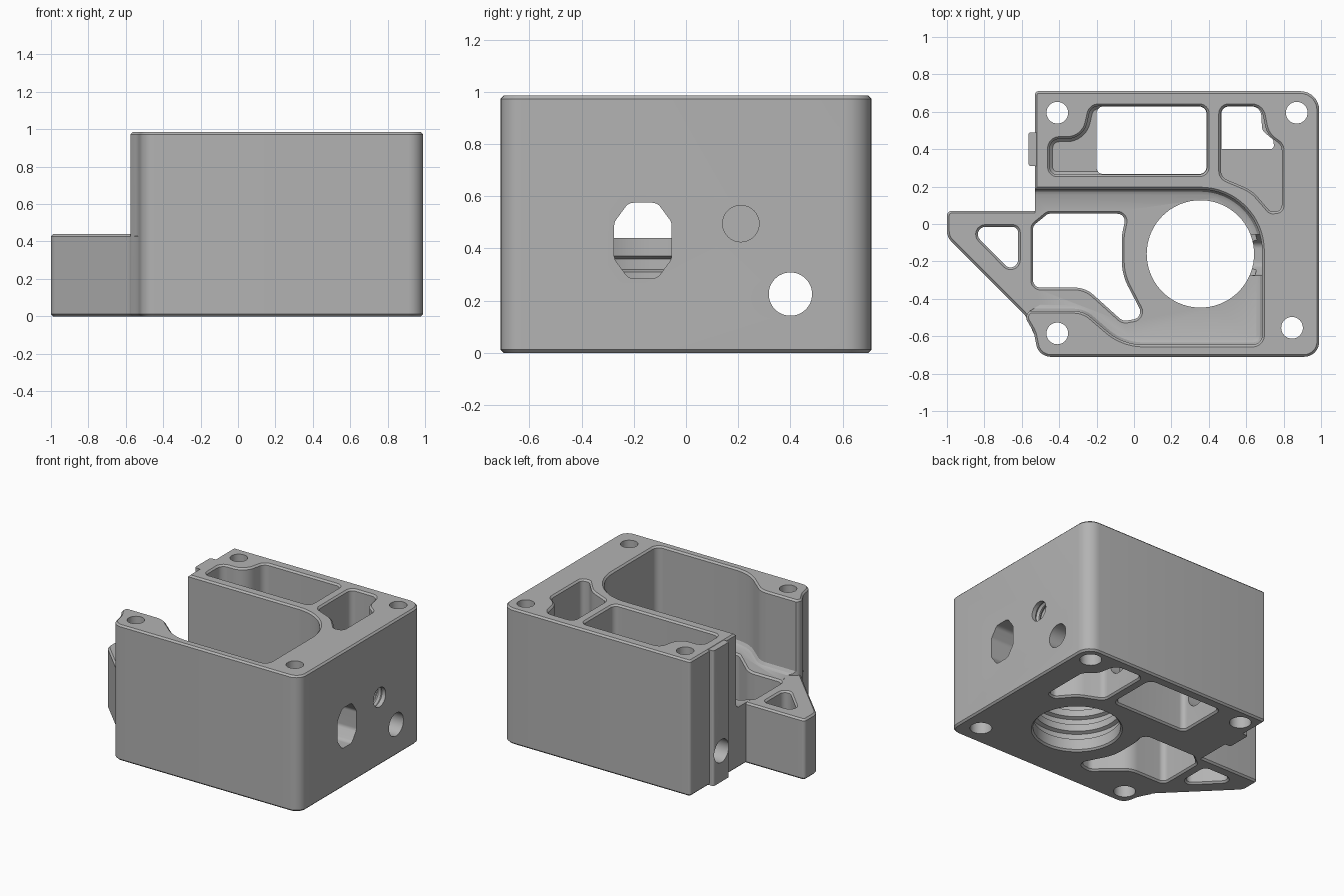
import bpy, bmesh, math
from mathutils import Vector

cube = bpy.data.objects.get("Cube")
if cube:
    bpy.data.objects.remove(cube, do_unlink=True)

metal = bpy.data.materials.new("plain grey")
metal.use_nodes = True
GREY = (0.45, 0.45, 0.45, 1)
metal.diffuse_color = GREY
metal.node_tree.nodes["Principled BSDF"].inputs["Base Color"].default_value = GREY

H, FLOOR, C = 0.985, 0.44, 0.012      # total height, cavity floor, chamfer


def rounded(corners, steps=8):
    """Closed profile from (x, y, radius) corners."""
    out = []
    for i, (x, y, r) in enumerate(corners):
        p = Vector((x, y))
        a = Vector(corners[i - 1][:2]) - p
        b = Vector(corners[(i + 1) % len(corners)][:2]) - p
        half = a.angle(b) / 2
        if r == 0 or half > 1.55:
            out.append(p)
            continue
        t = min(r / math.tan(half), 0.49 * a.length, 0.49 * b.length)
        r = t * math.tan(half)
        u, v = a.normalized(), b.normalized()
        centre = p + (u + v).normalized() * r / math.sin(half)
        start = p + u * t - centre
        end = p + v * t - centre
        sweep = math.atan2(start.x * end.y - start.y * end.x, start.dot(end))
        for k in range(steps + 1):
            w = sweep * k / steps
            c, s = math.cos(w), math.sin(w)
            out.append(centre + Vector((start.x * c - start.y * s, start.x * s + start.y * c)))
    return out


def circle(x, y, r, n=48):
    return [Vector((x + r * math.cos(k * math.tau / n), y + r * math.sin(k * math.tau / n)))
            for k in range(n)]


def inset(pts, d):
    """Move a counter-clockwise profile inward by d."""
    out = []
    for i, p in enumerate(pts):
        e = (p - pts[i - 1]).normalized()
        f = (pts[(i + 1) % len(pts)] - p).normalized()
        n1, n2 = Vector((-e.y, e.x)), Vector((-f.y, f.x))
        out.append(p + (n1 + n2) * d / (1 + n1.dot(n2)))
    return out


def loft(name, pts, levels, axis="z"):
    """Solid through (height, inset) levels of one profile."""
    area = sum(pts[i - 1].x * p.y - pts[i - 1].y * p.x for i, p in enumerate(pts))
    if area < 0:
        pts = pts[::-1]
    bm = bmesh.new()
    rings = []
    for h, d in levels:
        ring = inset(pts, d)
        rings.append([bm.verts.new((q.x, q.y, h) if axis == "z" else (h, q.x, q.y)) for q in ring])
    bm.faces.new(rings[0][::-1])
    bm.faces.new(rings[-1])
    n = len(pts)
    for lo, hi in zip(rings, rings[1:]):
        for i in range(n):
            j = (i + 1) % n
            bm.faces.new((lo[i], lo[j], hi[j], hi[i]))
    mesh = bpy.data.meshes.new(name)
    bm.to_mesh(mesh)
    bm.free()
    ob = bpy.data.objects.new(name, mesh)
    bpy.context.collection.objects.link(ob)
    mesh.materials.append(metal)
    return ob


def combine(other, operation="DIFFERENCE"):
    mod = housing.modifiers.new("cut", "BOOLEAN")
    mod.operation, mod.solver, mod.object = operation, "EXACT", other
    bpy.context.view_layer.objects.active = housing
    bpy.ops.object.modifier_apply(modifier=mod.name)
    bpy.data.objects.remove(other, do_unlink=True)


def block(top):
    return [(0, C), (C, 0), (top - C, 0), (top, C)]


def mouth(top):
    """Upper end of a cutter, flared to chamfer the rim."""
    return [(top - C, 0), (top + C, -2 * C)]


BASE = [(-C, -2 * C), (C, 0)]          # flared lower end of a cutter

# main block, side bracket and locating rib
housing = loft("housing", rounded([
    (-0.53, 0.71, 0.02), (0.99, 0.71, 0.1), (0.99, -0.71, 0.08), (-0.51, -0.71, 0.08),
    (-0.535, -0.58, 0.15), (-0.59, -0.485, 0.04), (-0.5, -0.43, 0), (-0.53, -0.36, 0)]), block(H))
combine(loft("bracket", rounded([
    (-1, 0.07, 0.025), (-0.4, 0.07, 0), (-0.4, -0.6, 0), (-0.525, -0.61, 0.02),
    (-0.58, -0.49, 0.1), (-1, -0.07, 0.08)]), block(FLOOR)), "UNION")
combine(loft("rib", rounded([
    (-0.565, 0.31, 0.015), (-0.5, 0.31, 0), (-0.5, 0.49, 0), (-0.565, 0.49, 0.015)]),
    [(0.002, 0), (H - 0.002, 0)]), "UNION")

# open main cavity with a filleted floor
combine(loft("cavity", rounded([
    (-1.2, 0.185, 0), (0.685, 0.185, 0.33), (0.685, -0.645, 0.05), (-0.06, -0.645, 0.3),
    (-0.27, -0.465, 0.14), (-1.2, -0.465, 0)], 16),
    [(FLOOR + 0.0005, 0.03), (FLOOR + 0.01, 0.012), (FLOOR + 0.03, 0)] + mouth(H)))

# bracket and floor windows
for corners in (
    [(-0.54, -0.34, 0.04), (-0.54, -0.01, 0.04), (-0.46, 0.055, 0.03), (-0.04, 0.055, 0.04),
     (-0.065, -0.06, 0.2), (-0.065, -0.27, 0.3), (0.055, -0.5, 0.05), (-0.06, -0.52, 0.05),
     (-0.26, -0.34, 0.15)],
    [(-0.89, -0.015, 0.04), (-0.62, -0.015, 0.03), (-0.62, -0.29, 0.04)]):
    combine(loft("window", rounded(corners), BASE + mouth(FLOOR)))

# long rear pocket with a raised shelf at one end
combine(loft("rear_pocket", rounded([
    (-0.45, 0.265, 0.04), (0.39, 0.265, 0.04), (0.39, 0.63, 0.04), (-0.23, 0.63, 0.05),
    (-0.27, 0.455, 0.13), (-0.45, 0.455, 0.05)]), [(0.45, 0.015), (0.465, 0)] + mouth(H)))
combine(loft("rear_opening", rounded([
    (-0.2, 0.267, 0.035), (0.388, 0.267, 0.04), (0.388, 0.628, 0.04), (-0.2, 0.628, 0.035)]),
    BASE + [(0.6, 0)]))

# corner pocket, bridged in the middle
corner = rounded([
    (0.465, 0.63, 0.04), (0.68, 0.63, 0.06), (0.71, 0.48, 0.12), (0.79, 0.42, 0.05),
    (0.79, 0.07, 0.04), (0.73, 0.065, 0.03), (0.63, 0.18, 0.2), (0.465, 0.25, 0.05)])
combine(loft("corner_pocket", corner, [(0.62, 0)] + mouth(H)))
combine(loft("corner_recess", corner, BASE + [(0.36, 0)]))
combine(loft("corner_opening", rounded([
    (0.467, 0.4, 0), (0.75, 0.4, 0.02), (0.745, 0.45, 0.02), (0.685, 0.5, 0.05),
    (0.678, 0.628, 0.05), (0.467, 0.628, 0.04)]), [(0.3, 0), (0.7, 0)]))

# grooved bore
grooves = []
for z in (0.09, 0.2, 0.31):
    grooves += [(z, 0), (z + 0.01, -0.025), (z + 0.05, -0.025), (z + 0.06, 0)]
combine(loft("bore", circle(0.355, -0.16, 0.287, 72), BASE + grooves + [(0.6, 0)]))

# corner bolt holes with counterbores below
for x, y in ((-0.41, 0.595), (0.87, 0.595), (-0.41, -0.585), (0.845, -0.555)):
    combine(loft("bolt_hole", circle(x, y, 0.058, 32),
                 [(-0.1, -0.014), (0.12, -0.014), (0.121, 0), (1.1, 0)]))

# side ports: cross drilling, threaded hole and tall slot
combine(loft("cross_hole", circle(0.4, 0.225, 0.083), [(-0.8, 0), (1.1, 0)], "x"))
thread = [(0.62, 0)]
for k in range(8):
    x = 0.65 + 0.04 * k
    thread += [(x, 0), (x + 0.015, -0.012), (x + 0.03, 0)]
combine(loft("threaded_hole", circle(0.21, 0.495, 0.07, 32), thread + [(1.1, 0)], "x"))
half_slot = [(0.11, -0.07), (0.11, 0.07), (0.055, 0.145)]
slot = [(s * y - 0.165, s * z + 0.43, 0.04) for s in (1, -1) for y, z in half_slot + [(-0.055, 0.145)]]
combine(loft("slot", rounded(slot), [(0.55, 0), (1.1, 0)], "x"))

# crisp edges, smooth curves
bpy.ops.object.select_all(action="DESELECT")
housing.select_set(True)
bpy.context.view_layer.objects.active = housing
bpy.ops.object.shade_smooth_by_angle(angle=math.radians(30))
